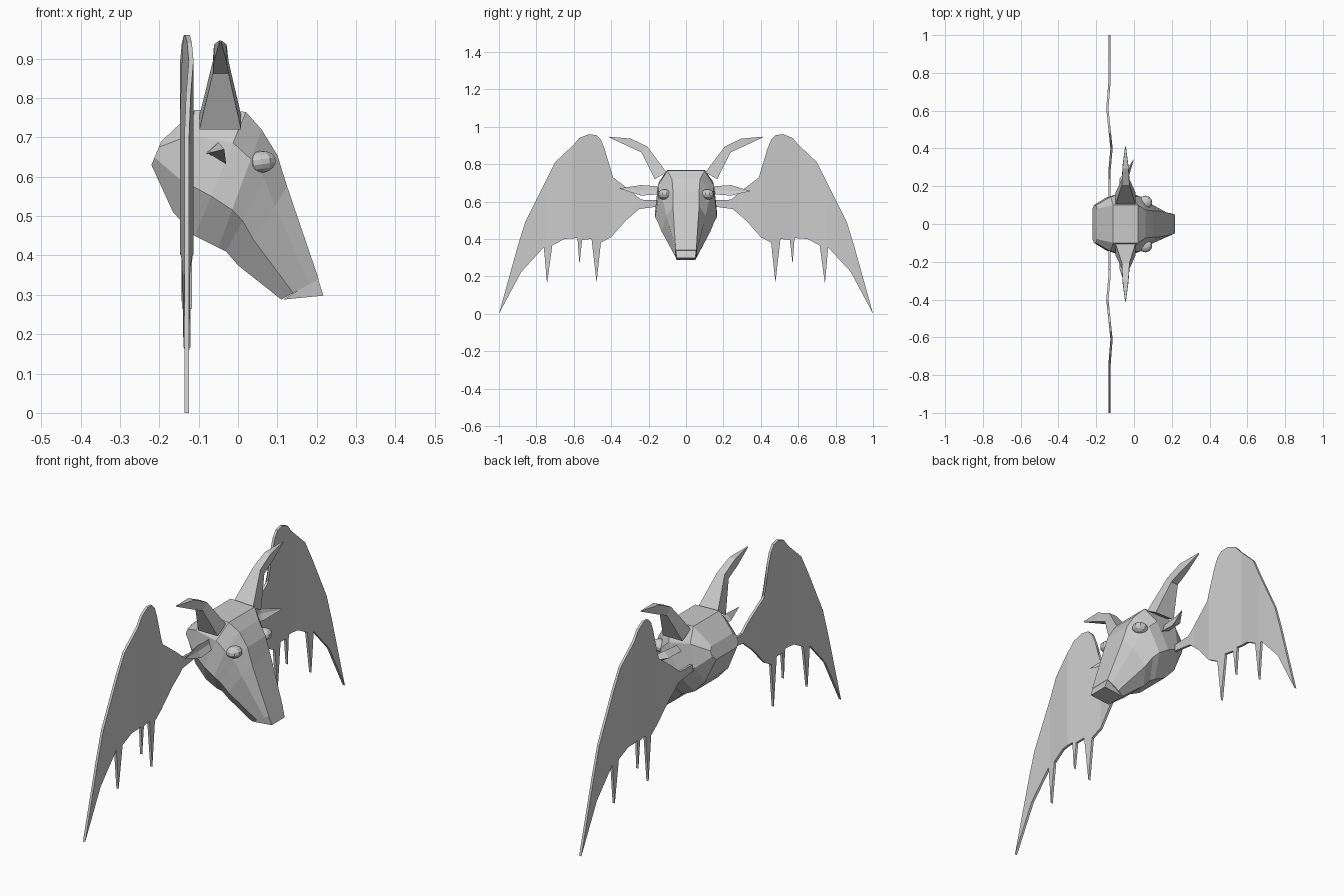
import bpy, bmesh, math
from mathutils import Vector

if "Cube" in bpy.data.objects:
    bpy.data.objects.remove(bpy.data.objects["Cube"], do_unlink=True)

grey = bpy.data.materials.new("grey")
grey.use_nodes = True
COLOUR = (0.6, 0.6, 0.6, 1)
grey.diffuse_color = COLOUR
grey.node_tree.nodes["Principled BSDF"].inputs["Base Color"].default_value = COLOUR


def finish(name, bm):
    bmesh.ops.recalc_face_normals(bm, faces=bm.faces)
    mesh = bpy.data.meshes.new(name)
    bm.to_mesh(mesh)
    bm.free()
    mesh.materials.append(grey)
    obj = bpy.data.objects.new(name, mesh)
    bpy.context.collection.objects.link(obj)
    return obj


def loft(name, rings):
    """Skin equal-length rings of points and cap both ends."""
    bm = bmesh.new()
    loops = [[bm.verts.new(p) for p in ring] for ring in rings]
    n = len(loops[0])
    for a, b in zip(loops, loops[1:]):
        for i in range(n):
            j = (i + 1) % n
            bm.faces.new((a[i], a[j], b[j], b[i]))
    bm.faces.new(loops[0])
    bm.faces.new(loops[-1])
    bmesh.ops.remove_doubles(bm, verts=bm.verts, dist=0.0005)
    return finish(name, bm)


# Head: top point, bottom point, then half widths from brow down to jaw
stations = [
    ((-.195, .69), (-.22, .63), (.08, .10, .10, .08)),
    ((-.11, .77), (-.165, .51), (.10, .145, .14, .09)),
    ((.02, .765), (-.11, .45), (.10, .15, .165, .09)),
    ((.06, .72), (-.05, .42), (.075, .145, .165, .09)),
    ((.10, .655), (-.03, .41), (.07, .12, .15, .08)),
    ((.125, .575), (.0, .375), (.07, .105, .13, .07)),
    ((.205, .34), (.11, .288), (.055, .056, .056, .05)),
]
rings = []
for top, bottom, widths in stations:
    t, b = Vector(top), Vector(bottom)
    side = [(t.lerp(b, f), w) for f, w in zip((0, .25, .68, 1), widths)]
    rings.append([(p.x, w, p.y) for p, w in side] +
                 [(p.x, -w, p.y) for p, w in reversed(side)])
loft("head", rings)

# Upper lip: small wedge that hangs over the mouth
loft("upper_lip", [[(.203, s * .055, .342), (.217, s * .05, .298), (.115, s * .05, .288)]
                   for s in (1, -1)])


# Horns: flat-sided and tapering, sweeping up and out
def horn(name, s):
    path = [(.135, .738, .053, .036, -.045), (.222, .878, .02, .022, -.044),
            (.30, .915, .016, .022, -.045), (.41, .945, .002, .002, -.045)]
    tilt = (30, 45, 75, 70)
    rings = []
    for (y, z, hx, ht, x), deg in zip(path, tilt):
        a = math.radians(deg)
        dy, dz = math.cos(a) * ht, -math.sin(a) * ht
        rings.append([(x - hx, s * (y - dy), z - dz), (x + hx, s * (y - dy), z - dz),
                      (x + hx, s * (y + dy), z + dz), (x - hx, s * (y + dy), z + dz)])
    loft(name, rings)


# Ears: pointed, with a hollow facing forward
def ear(name, s, tip):
    rings = []
    for y, h, x in ((.13, .02, -.055), (.24, .028, -.05)):
        rings.append([(x - .026, s * y, .66), (x, s * y, .66 + h),
                      (x + .004, s * y, .66), (x + .02, s * y, .66 - h)])
    rings.append([tip] * 4)
    loft(name, rings)


# Eyes: faceted eggs set in the face
def eye(name, s):
    bm = bmesh.new()
    bmesh.ops.create_uvsphere(bm, u_segments=10, v_segments=7, radius=1)
    obj = finish(name, bm)
    obj.scale = (.038, .036, .028)
    obj.rotation_euler = (0, math.radians(-8), 0)
    obj.location = (.06, s * .115, .638)


# Wings: ragged outline, creased along upright folds, with a thin skin
UPPER = [(.10, .605), (.24, .61), (.30, .66), (.40, .737), (.42, .80), (.435, .88),
         (.455, .93), (.48, .955), (.52, .96), (.57, .94), (.60, .905), (.70, .81),
         (.785, .64), (.86, .49), (.90, .36), (1, 0)]
LOWER = [(.88, .225), (.76, .355), (.743, .16), (.715, .365), (.65, .40), (.58, .405),
         (.57, .265), (.555, .395), (.505, .40), (.478, .166), (.455, .38), (.40, .41),
         (.32, .50), (.25, .56), (.10, .58)]


def wing(name, s):
    folds = [(.1, 0), (.28, 0), (.4, s * .011), (.61, -s * .011), (.75, 0), (1.01, 0)]
    bm = bmesh.new()
    bm.faces.new([bm.verts.new((0, s * y, z)) for y, z in UPPER + LOWER])
    bmesh.ops.triangulate(bm, faces=bm.faces)
    for y, _ in folds[1:-1]:
        bmesh.ops.bisect_plane(bm, geom=bm.verts[:] + bm.edges[:] + bm.faces[:],
                               plane_co=(0, s * y, 0), plane_no=(0, 1, 0))
    for v in bm.verts:
        y = abs(v.co.y)
        for (y0, x0), (y1, x1) in zip(folds, folds[1:]):
            if y0 - .001 <= y <= y1:
                v.co.x = -.136 + x0 + (x1 - x0) * (y - y0) / (y1 - y0)
    skin = bmesh.ops.extrude_face_region(bm, geom=bm.faces[:])["geom"]
    bmesh.ops.translate(bm, vec=(.012, 0, 0),
                        verts=[g for g in skin if isinstance(g, bmesh.types.BMVert)])
    finish(name, bm)


for label, s, tip in (("left", 1, (.0, .345, .656)), ("right", -1, (-.035, -.36, .67))):
    horn(label + "_horn", s)
    ear(label + "_ear", s, tip)
    eye(label + "_eye", s)
    wing(label + "_wing", s)
